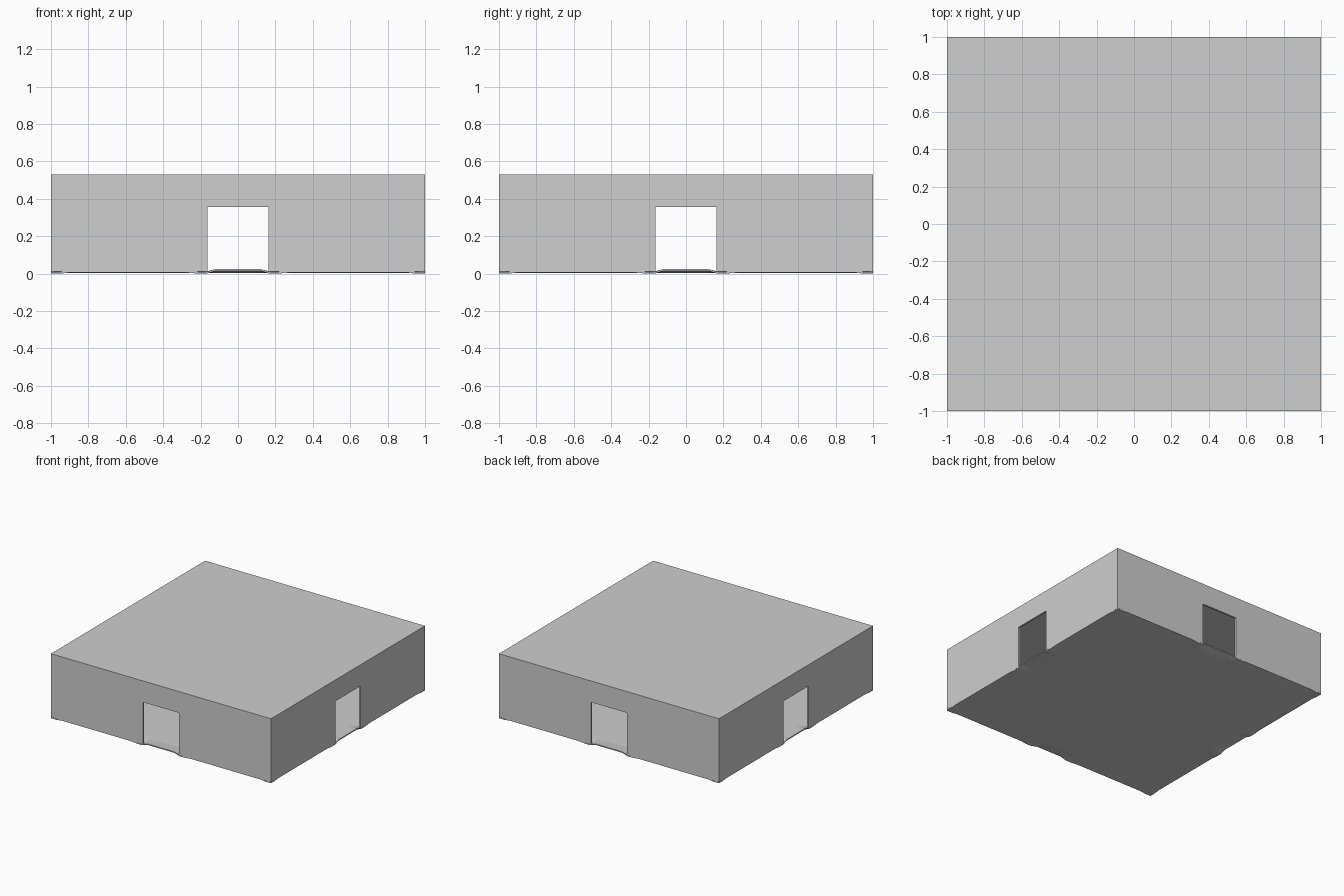
import bpy, bmesh, math

if "Cube" in bpy.data.objects:
    bpy.data.objects.remove(bpy.data.objects["Cube"])

HALF = 1.0          # half the building width
BASE, TOP = 0.01, 0.53
DOOR_HALF, DOOR_TOP = 0.163, 0.355
WALL = 0.015        # wall and slab thickness

grey = bpy.data.materials.new("plain grey")
grey.diffuse_color = (0.62, 0.62, 0.62, 1)
grey.use_nodes = True
grey.node_tree.nodes["Principled BSDF"].inputs["Base Color"].default_value = grey.diffuse_color


def make(name, bm):
    bmesh.ops.recalc_face_normals(bm, faces=bm.faces)
    mesh = bpy.data.meshes.new(name)
    bm.to_mesh(mesh)
    bm.free()
    mesh.materials.append(grey)
    ob = bpy.data.objects.new(name, mesh)
    bpy.context.collection.objects.link(ob)
    return ob


def extrude_profile(name, points, depth):
    """Extrude a flat outline (in x, y, z) along a vector."""
    bm = bmesh.new()
    face = bm.faces.new([bm.verts.new(p) for p in points])
    new = bmesh.ops.extrude_face_region(bm, geom=[face])["geom"]
    bmesh.ops.translate(bm, vec=depth,
                        verts=[v for v in new if isinstance(v, bmesh.types.BMVert)])
    return make(name, bm)


# Four walls, each with a doorway open at the bottom
wall_outline = [(-HALF, BASE), (-DOOR_HALF, BASE), (-DOOR_HALF, DOOR_TOP),
                (DOOR_HALF, DOOR_TOP), (DOOR_HALF, BASE), (HALF, BASE),
                (HALF, TOP), (-HALF, TOP)]
for i, side in enumerate(("front", "right", "back", "left")):
    # side walls stop at the inner faces of the front and back walls
    end = HALF if i % 2 == 0 else HALF - WALL
    pts = [(math.copysign(min(abs(x), end), x), -HALF, z) for x, z in wall_outline]
    wall = extrude_profile(side + "_wall", pts, (0, WALL, 0))
    wall.rotation_euler.z = i * math.pi / 2

# Flat roof slab set between the wall tops
r = HALF - WALL
extrude_profile("roof", [(-HALF, -HALF, TOP), (HALF, -HALF, TOP),
                         (HALF, HALF, TOP), (-HALF, HALF, TOP)], (0, 0, -WALL))


def edge_lift(t):
    """Floor height along an edge: raised sill, low door jambs, low corners."""
    t = abs(t)
    if t < 0.13:
        return 0.015
    if t < 0.22:
        return 0.0
    return 0.006 if t < 0.92 else 0.0


# Thin floor whose edges rise into sills at the doorways
cuts = [0, 0.12, 0.17, 0.21, 0.28, 0.5, 0.75, 0.9, 0.95, 1.0]
cuts = [-c for c in reversed(cuts[1:])] + cuts
bm = bmesh.new()
grid = []
for y in cuts:
    row = []
    for x in cuts:
        far, along = (abs(x), y) if abs(x) > abs(y) else (abs(y), x)
        blend = max(0.0, (far - 0.9) / 0.1)
        z = 0.004 * (1 - blend) + edge_lift(along) * blend
        row.append(bm.verts.new((x * HALF, y * HALF, z)))
    grid.append(row)
for a, b in zip(grid, grid[1:]):
    for k in range(len(a) - 1):
        bm.faces.new((a[k], a[k + 1], b[k + 1], b[k]))
# thicken upward
new = bmesh.ops.extrude_face_region(bm, geom=bm.faces[:])["geom"]
bmesh.ops.translate(bm, vec=(0, 0, 0.009),
                    verts=[v for v in new if isinstance(v, bmesh.types.BMVert)])
make("floor", bm)
